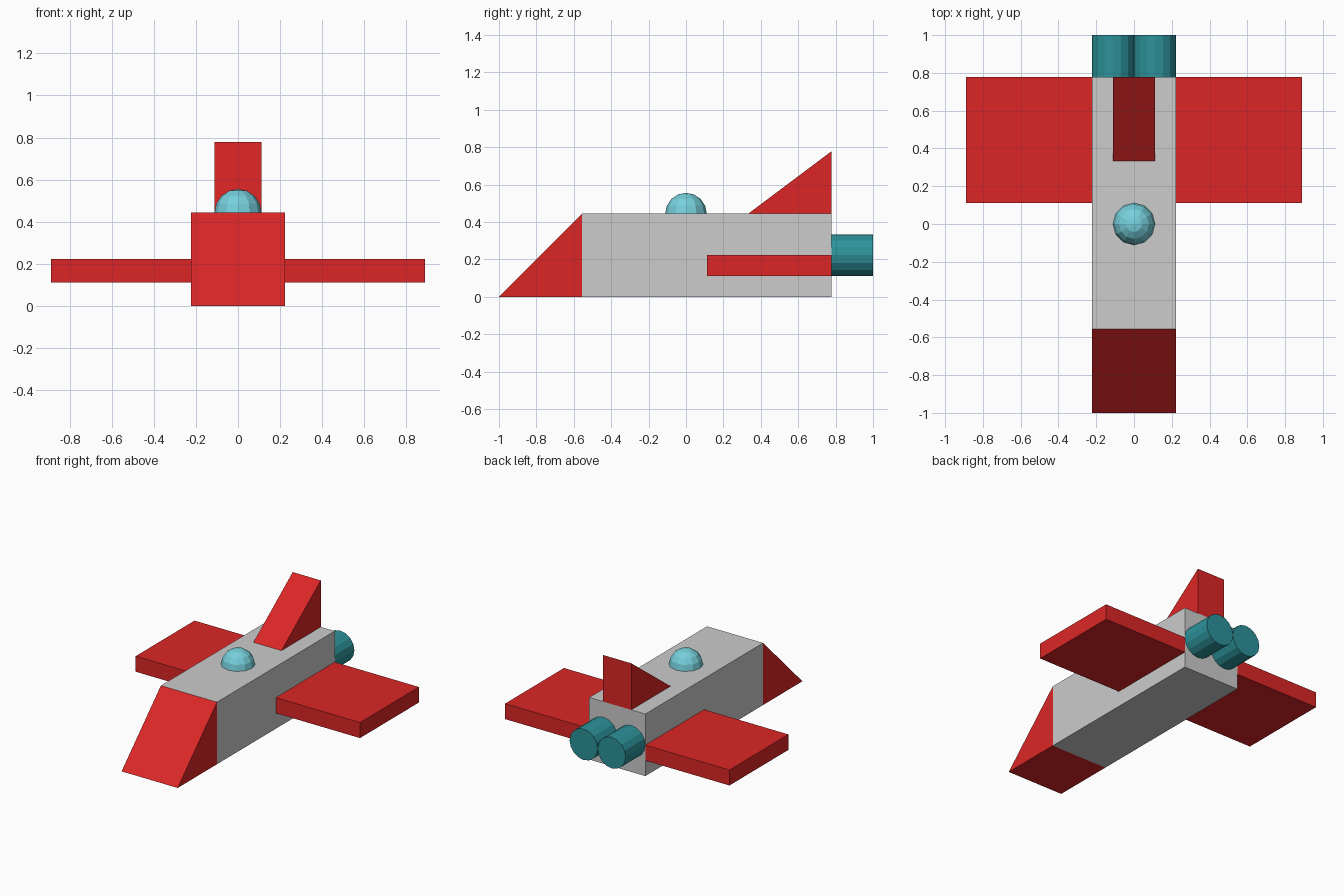
import bpy, bmesh, math
from mathutils import Matrix

if "Cube" in bpy.data.objects:
    bpy.data.objects.remove(bpy.data.objects["Cube"])

U = 1 / 9  # the model sits on a regular grid of ninths


def material(name, rgb):
    lin = [(c / 255 / 12.92) if c <= 10 else ((c / 255 + 0.055) / 1.055) ** 2.4 for c in rgb]
    m = bpy.data.materials.new(name)
    m.diffuse_color = (*lin, 1)
    m.use_nodes = True
    m.node_tree.nodes["Principled BSDF"].inputs["Base Color"].default_value = m.diffuse_color
    return m


red = material("red", (220, 38, 38))
grey = material("light grey", (204, 204, 204))
teal = material("dark teal", (44, 146, 154))
glass = material("pale cyan", (118, 208, 220))


def finish(name, bm, mat):
    bmesh.ops.recalc_face_normals(bm, faces=bm.faces)
    me = bpy.data.meshes.new(name)
    bm.to_mesh(me)
    bm.free()
    me.materials.append(mat)
    ob = bpy.data.objects.new(name, me)
    bpy.context.collection.objects.link(ob)
    return ob


def prism(name, profile, x0, x1, mat):
    """Extrude a (y, z) profile from x0 to x1, all in grid units."""
    bm = bmesh.new()
    face = bm.faces.new([bm.verts.new((x0 * U, y * U, z * U)) for y, z in profile])
    new = bmesh.ops.extrude_face_region(bm, geom=[face])["geom"]
    verts = [v for v in new if isinstance(v, bmesh.types.BMVert)]
    bmesh.ops.translate(bm, verts=verts, vec=((x1 - x0) * U, 0, 0))
    return finish(name, bm, mat)


# Fuselage, wedge nose and tail fin
prism("fuselage", [(-5, 0), (7, 0), (7, 4), (-5, 4)], -2, 2, grey)
prism("nose", [(-9, 0), (-5, 0), (-5, 4)], -2, 2, red)
prism("tail_fin", [(3, 4), (7, 4), (7, 7)], -1, 1, red)

# Wings and engines, one per side
for side, s in (("left", -1), ("right", 1)):
    prism(side + "_wing", [(1, 1), (7, 1), (7, 2), (1, 2)], 2 * s, 8 * s, red)
    bm = bmesh.new()
    bmesh.ops.create_cone(bm, cap_ends=True, segments=16, radius1=U, radius2=U, depth=2 * U,
                          matrix=Matrix.Translation((s * U, 8 * U, 2 * U))
                          @ Matrix.Rotation(math.pi / 2, 4, 'X'))
    finish(side + "_engine", bm, teal)

# Cockpit dome: upper half of a low-poly sphere
bm = bmesh.new()
bmesh.ops.create_uvsphere(bm, u_segments=12, v_segments=8, radius=U)
bmesh.ops.bisect_plane(bm, geom=bm.verts[:] + bm.edges[:] + bm.faces[:],
                       plane_co=(0, 0, 0), plane_no=(0, 0, 1), clear_inner=True)
bmesh.ops.translate(bm, verts=bm.verts, vec=(0, 0, 4 * U))
finish("cockpit_dome", bm, glass)
